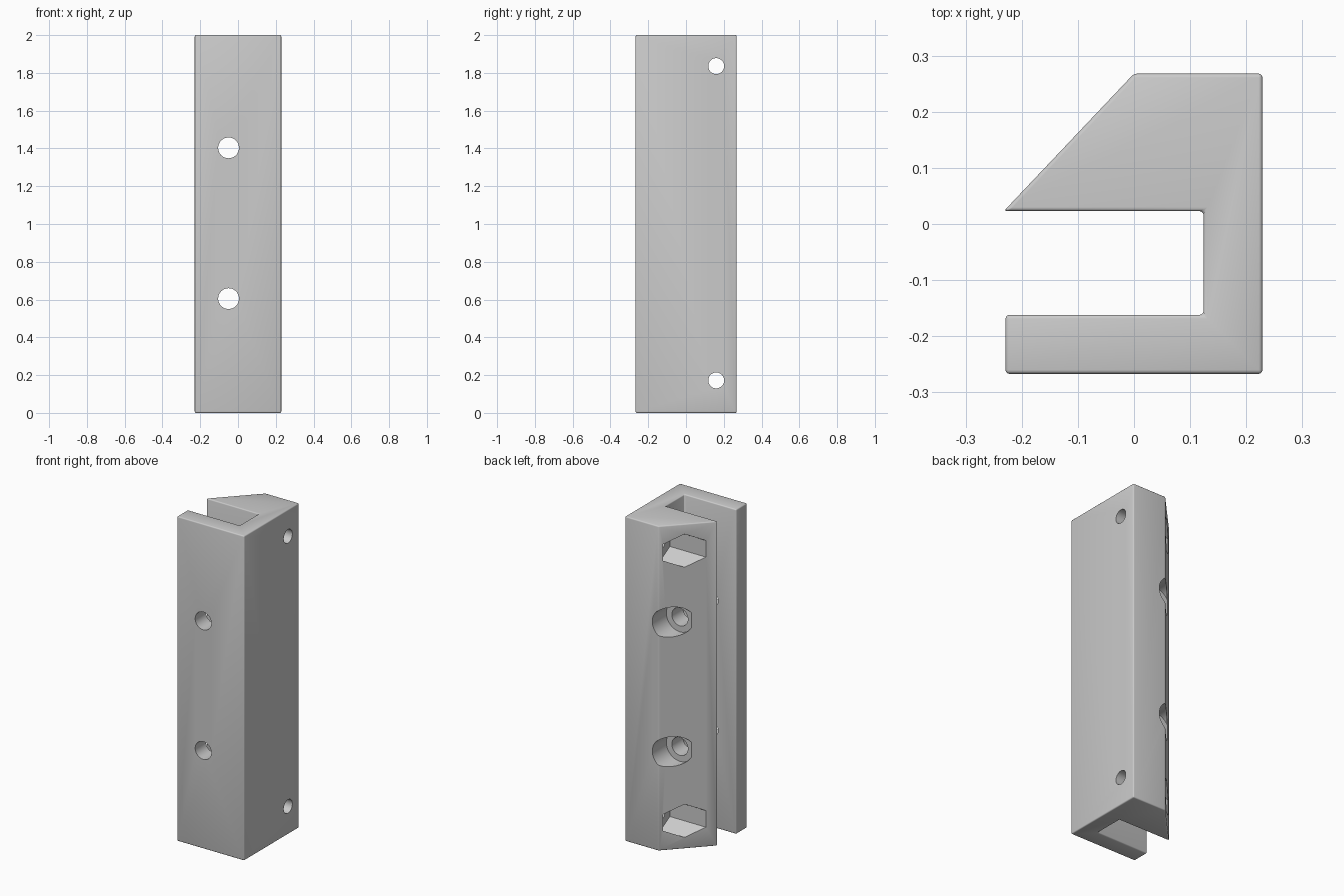
import bpy
import bmesh
import math
from mathutils import Matrix

cube = bpy.data.objects.get("Cube")
if cube:
    bpy.data.objects.remove(cube, do_unlink=True)

grey = bpy.data.materials.new("plain_grey")
grey.use_nodes = True
colour = (0.6, 0.6, 0.6, 1)
grey.diffuse_color = colour
grey.node_tree.nodes["Principled BSDF"].inputs["Base Color"].default_value = colour


def make_object(name, bm):
    bmesh.ops.recalc_face_normals(bm, faces=bm.faces)
    mesh = bpy.data.meshes.new(name)
    bm.to_mesh(mesh)
    bm.free()
    mesh.materials.append(grey)
    obj = bpy.data.objects.new(name, mesh)
    bpy.context.collection.objects.link(obj)
    return obj


def activate(obj):
    bpy.ops.object.select_all(action="DESELECT")
    obj.select_set(True)
    bpy.context.view_layer.objects.active = obj


# Clamp body: hooked profile extruded upwards, with rounded edges
profile = [(-0.229, -0.267), (0.229, -0.267), (0.229, 0.268), (0, 0.268),
           (-0.232, 0.023), (0.124, 0.023), (0.124, -0.162), (-0.229, -0.162)]
bm = bmesh.new()
base = bm.faces.new([bm.verts.new((x, y, 0)) for x, y in profile])
ext = bmesh.ops.extrude_face_region(bm, geom=[base])
top = [v for v in ext["geom"] if isinstance(v, bmesh.types.BMVert)]
bmesh.ops.translate(bm, verts=top, vec=(0, 0, 2))
body = make_object("clamp_body", bm)
activate(body)
bevel = body.modifiers.new("rounded_edges", "BEVEL")
bevel.width = 0.007
bevel.segments = 3
bpy.ops.object.modifier_apply(modifier=bevel.name)


def drill(axis, start, end, across, z, radius, sides=48):
    """Cut a straight bore along x or y from start to end."""
    bm = bmesh.new()
    bmesh.ops.create_cone(bm, cap_ends=True, segments=sides, radius1=radius,
                          radius2=radius, depth=end - start)
    mid = (start + end) / 2
    if axis == "x":
        turn = Matrix.Rotation(math.pi / 2, 4, "Y")
        place = Matrix.Translation((mid, across, z))
    else:
        turn = Matrix.Rotation(math.pi / 2, 4, "X")
        place = Matrix.Translation((across, mid, z))
    bm.transform(turn)
    # Bring one corner of the section to the top
    highest = max(bm.verts, key=lambda v: v.co.z)
    side = highest.co.y if axis == "x" else highest.co.x
    if abs(side) > 0.001:
        bm.transform(Matrix.Rotation(math.pi / sides, 4, axis.upper()))
    bm.transform(place)
    cutter = make_object("bore_cutter", bm)
    cutter.hide_render = True
    cut = body.modifiers.new("bore", "BOOLEAN")
    cut.operation = "DIFFERENCE"
    cut.solver = "EXACT"
    cut.object = cutter
    activate(body)
    bpy.ops.object.modifier_apply(modifier=cut.name)
    bpy.data.objects.remove(cutter, do_unlink=True)


# Front bolt holes with round head recesses in the sloping face
for z in (0.605, 1.403):
    drill("y", -0.4, 0.4, -0.05, z, 0.055)
    drill("y", 0.131, 0.5, -0.05, z, 0.092)

# Side bolt holes with hexagonal nut pockets in the sloping face
for z in (0.172, 1.836):
    drill("x", 0, 0.4, 0.16, z, 0.042)
    drill("x", -0.5, 0.06, 0.16, z, 0.102, 6)

activate(body)
bpy.ops.object.shade_smooth_by_angle(angle=math.radians(35))
